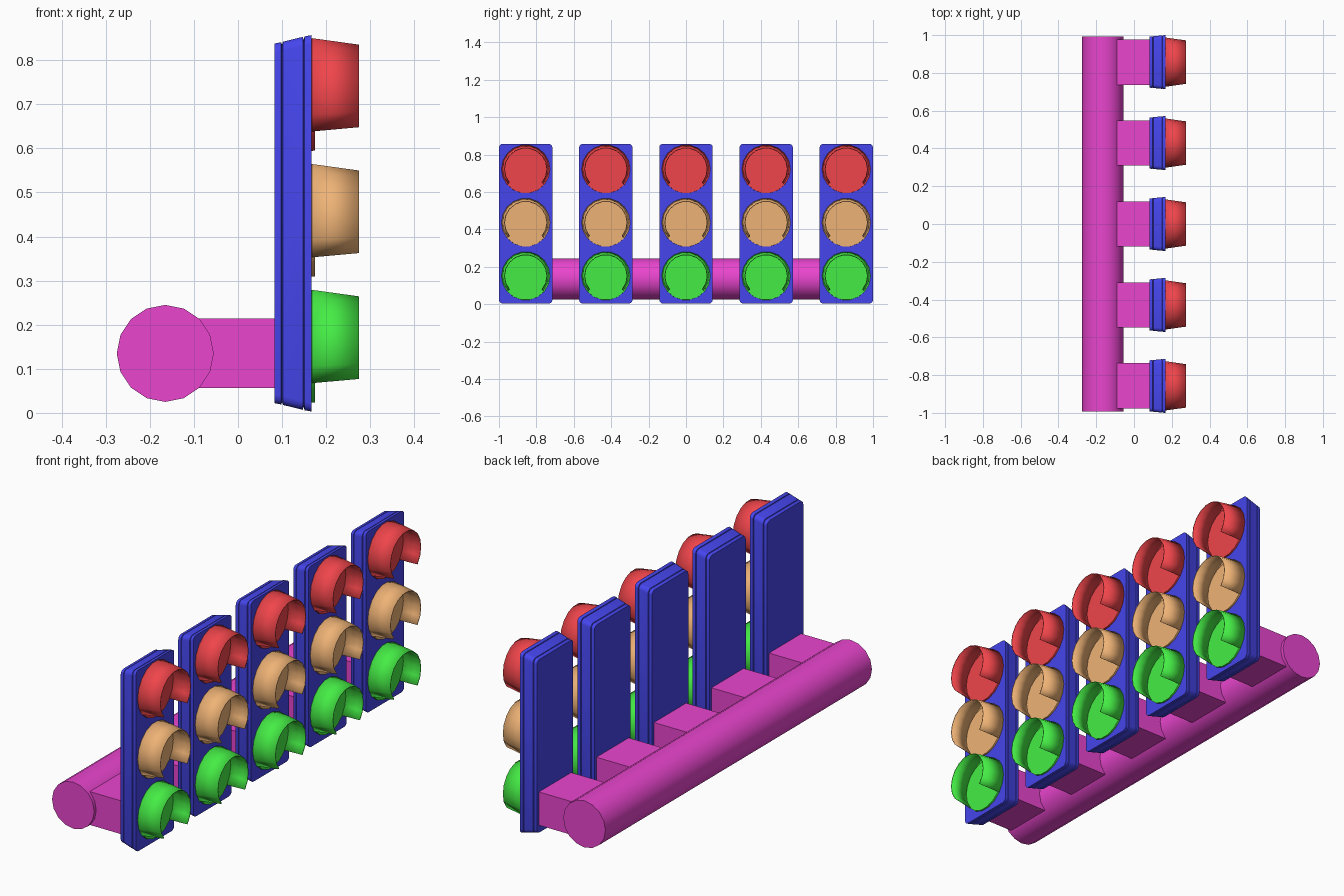
import bpy, bmesh, math

if "Cube" in bpy.data.objects:
    bpy.data.objects.remove(bpy.data.objects["Cube"])

def material(name, rgb):
    m = bpy.data.materials.new(name)
    m.diffuse_color = (*rgb, 1)
    m.use_nodes = True
    m.node_tree.nodes["Principled BSDF"].inputs["Base Color"].default_value = m.diffuse_color
    return m

MAGENTA = material("magenta", (0.82, 0.06, 0.62))
BLUE = material("blue", (0.06, 0.06, 0.85))
COLORS = [("green", material("green", (0.06, 0.85, 0.06))),
          ("orange", material("orange", (0.86, 0.45, 0.18))),
          ("red", material("red", (0.87, 0.06, 0.07)))]

def finish(bm, name, mat, fix=True):
    if fix:
        bmesh.ops.recalc_face_normals(bm, faces=bm.faces)
    me = bpy.data.meshes.new(name)
    bm.to_mesh(me)
    bm.free()
    me.materials.append(mat)
    ob = bpy.data.objects.new(name, me)
    bpy.context.collection.objects.link(ob)
    bpy.ops.object.select_all(action='DESELECT')
    bpy.context.view_layer.objects.active = ob
    ob.select_set(True)
    bpy.ops.object.shade_smooth_by_angle(angle=math.radians(30))
    return ob

def loft(name, rings, mat, closed=True, caps=True):
    bm = bmesh.new()
    vs = [[bm.verts.new(p) for p in r] for r in rings]
    n = len(vs[0])
    for a, b in zip(vs, vs[1:]):
        for i in range(n if closed else n - 1):
            j = (i + 1) % n
            bm.faces.new((a[i], a[j], b[j], b[i]))
    if caps:
        bm.faces.new(vs[0][::-1])
        bm.faces.new(vs[-1])
    return finish(bm, name, mat, caps)

def arc(x, cy, cz, r, start, steps, sides):
    return [(x, cy + r * math.cos(math.radians(start) + 2 * math.pi * i / sides),
             cz + r * math.sin(math.radians(start) + 2 * math.pi * i / sides))
            for i in range(steps)]

def rounded_rect(x, cy, cz, hy, hz, r=0.02):
    pts = []
    for k, (sy, sz) in enumerate([(1, 1), (-1, 1), (-1, -1), (1, -1)]):
        pts += arc(x, cy + sy * (hy - r), cz + sz * (hz - r), r, 90 * k, 4, 12)
    return pts

# Long mounting pole
pole = [[(-0.165 + 0.11 * math.cos(math.pi * i / 8), y,
          0.135 + 0.11 * math.sin(math.pi * i / 8)) for i in range(16)]
        for y in (-0.993, 0.993)]
loft("mounting_pole", pole, MAGENTA)

# Panel section: x position and edge inset, with two narrow grooves
SECTION = [(0.083, 0.019), (0.098, 0.016), (0.100, 0.022), (0.102, 0.015),
           (0.147, 0.004), (0.149, 0.011), (0.151, 0.003), (0.167, 0.0)]

for i in range(5):
    cy = (i - 2) * 0.4285
    # Bracket arm
    loft(f"arm_{i}", [[(x, cy + a, z) for a, z in
         ((-0.12, 0.057), (0.12, 0.057), (0.12, 0.214), (-0.12, 0.214))]
         for x in (-0.12, 0.09)], MAGENTA)
    # Signal housing
    loft(f"housing_{i}", [rounded_rect(x, cy, 0.43, 0.143 - 0.4 * d, 0.427 - d)
                          for x, d in SECTION], BLUE)
    # Lenses with tapered, open-bottomed visors
    for k, (cname, mat) in enumerate(COLORS):
        cz = 0.151 + 0.2855 * k
        loft(f"{cname}_lens_{i}", [arc(0.16, cy, cz, 0.13, 0, 18, 18),
                                   arc(0.175, cy, cz, 0.129, 0, 18, 18)], mat)
        visor = loft(f"{cname}_visor_{i}", [arc(0.168, cy, cz, 0.13, -40, 14, 18),
                                            arc(0.275, cy, cz, 0.115, -40, 14, 18)],
                     mat, closed=False, caps=False)
        mod = visor.modifiers.new("thickness", 'SOLIDIFY')
        mod.thickness = 0.004
        mod.offset = -1
